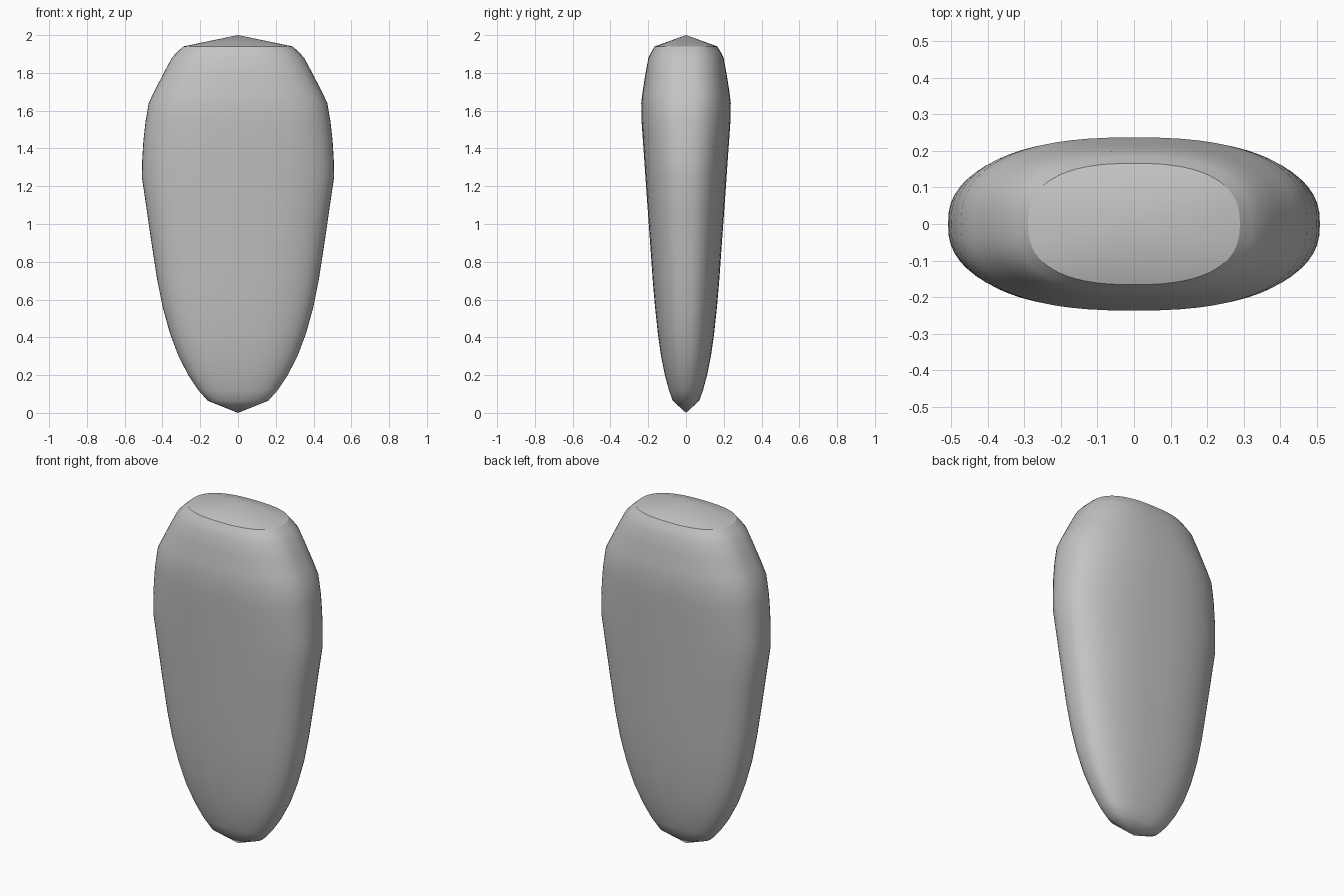
import bpy, bmesh, math

if "Cube" in bpy.data.objects:
    bpy.data.objects.remove(bpy.data.objects["Cube"])

SIDES = 64
POWER = 2.5  # cross-section roundness (2 = ellipse, more = boxier)

# (height, half width, half depth) of each ring
RINGS = [
    (0.064, 0.160, 0.070), (0.12, 0.210, 0.090), (0.20, 0.263, 0.112),
    (0.30, 0.315, 0.132), (0.42, 0.360, 0.149), (0.56, 0.399, 0.164),
    (0.70, 0.427, 0.176), (0.90, 0.458, 0.190), (1.08, 0.484, 0.203),
    (1.25, 0.509, 0.215), (1.34, 0.507, 0.221), (1.44, 0.501, 0.228),
    (1.54, 0.490, 0.235), (1.64, 0.473, 0.237), (1.70, 0.444, 0.230),
    (1.80, 0.393, 0.214), (1.88, 0.350, 0.199), (1.91, 0.322, 0.184),
    (1.94, 0.290, 0.166),
]


def ring_point(hw, hd, i):
    a = 2 * math.pi * i / SIDES
    c, s = math.cos(a), math.sin(a)
    e = 2 / POWER
    return (math.copysign(abs(c) ** e, c) * hw,
            math.copysign(abs(s) ** e, s) * hd)


# Lofted body with a pointed base and a shallow conical cap
bm = bmesh.new()
rings = [[bm.verts.new((*ring_point(hw, hd, i), z)) for i in range(SIDES)]
         for z, hw, hd in RINGS]
base_tip = bm.verts.new((0, 0, 0))
top_tip = bm.verts.new((0, 0, 2))
for i in range(SIDES):
    j = (i + 1) % SIDES
    for low, high in zip(rings, rings[1:]):
        bm.faces.new((low[i], low[j], high[j], high[i]))
    bm.faces.new((base_tip, rings[0][j], rings[0][i]))
    bm.faces.new((top_tip, rings[-1][i], rings[-1][j]))
bmesh.ops.recalc_face_normals(bm, faces=bm.faces)
for f in bm.faces:
    f.smooth = True
# Hard rim around the cap
rim = set(rings[-1])
for e in bm.edges:
    if e.verts[0] in rim and e.verts[1] in rim:
        e.smooth = False

mesh = bpy.data.meshes.new("tapered_body")
bm.to_mesh(mesh)
bm.free()
body = bpy.data.objects.new("tapered_body", mesh)
bpy.context.collection.objects.link(body)

# Single plain grey
grey = bpy.data.materials.new("light_grey")
grey.diffuse_color = (0.55, 0.55, 0.55, 1)
grey.use_nodes = True
grey.node_tree.nodes["Principled BSDF"].inputs["Base Color"].default_value = grey.diffuse_color
mesh.materials.append(grey)
